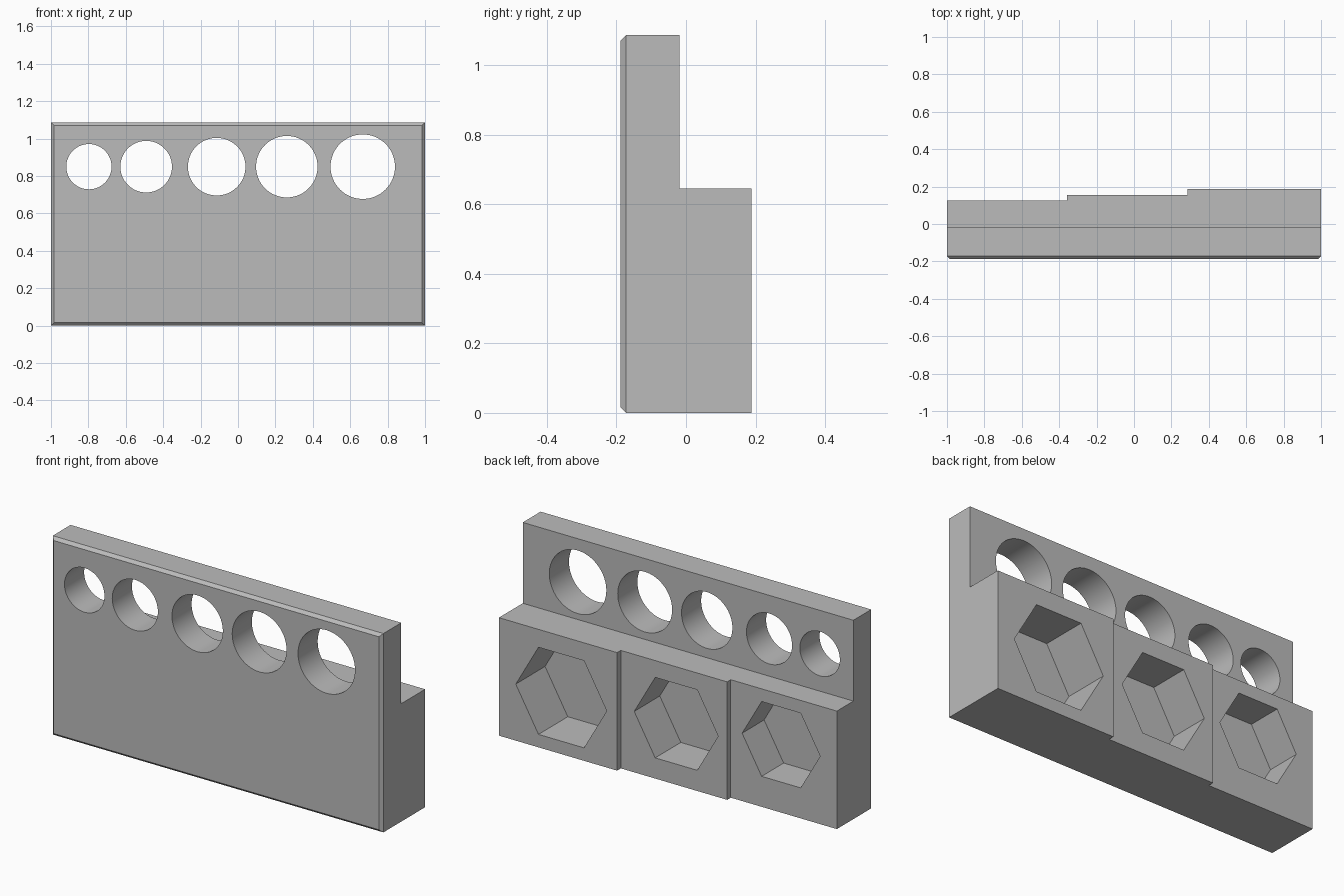
import bpy, bmesh, math
from mathutils import Matrix

if "Cube" in bpy.data.objects:
    bpy.data.objects.remove(bpy.data.objects["Cube"])

HEIGHT, LEDGE = 1.087, 0.645
FRONT, PLATE_BACK, POCKET_FLOOR = -0.188, -0.018, -0.065
CHAMFER = 0.016

grey = bpy.data.materials.new("plain grey")
grey.use_nodes = True
grey.diffuse_color = (0.5, 0.5, 0.5, 1)
grey.node_tree.nodes["Principled BSDF"].inputs["Base Color"].default_value = (0.5, 0.5, 0.5, 1)


def make_object(name, bm):
    bmesh.ops.recalc_face_normals(bm, faces=bm.faces)
    mesh = bpy.data.meshes.new(name)
    bm.to_mesh(mesh)
    bm.free()
    mesh.materials.append(grey)
    ob = bpy.data.objects.new(name, mesh)
    bpy.context.collection.objects.link(ob)
    return ob


def cylinder(name, sides, radius, x, z, y0, y1, turn=0.0):
    """Prism along y between y0 and y1."""
    bm = bmesh.new()
    place = (Matrix.Translation((x, (y0 + y1) / 2, z))
             @ Matrix.Rotation(math.pi / 2, 4, 'X') @ Matrix.Rotation(turn, 4, 'Z'))
    bmesh.ops.create_cone(bm, cap_ends=True, segments=sides, radius1=radius,
                          radius2=radius, depth=y1 - y0, matrix=place)
    return make_object(name, bm)


def combine(target, other, operation):
    mod = target.modifiers.new(operation.lower(), 'BOOLEAN')
    mod.operation, mod.object, mod.solver = operation, other, 'EXACT'
    bpy.ops.object.select_all(action='DESELECT')
    bpy.context.view_layer.objects.active = target
    target.select_set(True)
    bpy.ops.object.modifier_apply(modifier=mod.name)
    bpy.data.objects.remove(other)


# Upright plate with chamfered front edges
bm = bmesh.new()
bmesh.ops.create_cube(bm, size=1)
bmesh.ops.scale(bm, vec=(2, PLATE_BACK - FRONT, HEIGHT), verts=bm.verts)
bmesh.ops.translate(bm, vec=(0, (FRONT + PLATE_BACK) / 2, HEIGHT / 2), verts=bm.verts)
rim = [e for e in bm.edges if all(v.co.y < FRONT + 0.01 for v in e.verts)]
bmesh.ops.bevel(bm, geom=rim, offset=CHAMFER, segments=1, affect='EDGES')
holder = make_object("holder_body", bm)

# Rear block, stepped in plan
plan = [(-1, PLATE_BACK), (1, PLATE_BACK), (1, 0.188), (0.285, 0.188),
        (0.285, 0.156), (-0.358, 0.156), (-0.358, 0.125), (-1, 0.125)]
bm = bmesh.new()
base = bm.faces.new([bm.verts.new((x, y, 0)) for x, y in plan])
top = bmesh.ops.extrude_face_region(bm, geom=[base])["geom"]
bmesh.ops.translate(bm, vec=(0, 0, LEDGE),
                    verts=[v for v in top if isinstance(v, bmesh.types.BMVert)])
combine(holder, make_object("rear_block", bm), 'UNION')

# Round through holes along the top
for x, r in ((-0.797, 0.121), (-0.491, 0.138), (-0.114, 0.154), (0.261, 0.1645), (0.667, 0.1725)):
    combine(holder, cylinder("hole_cutter", 64, r, x, 0.85, -0.4, 0.4), 'DIFFERENCE')

# Hexagonal pockets in the back, points to the sides
for x, z, r in ((0.623, 0.309, 0.275), (-0.05, 0.333, 0.254), (-0.663, 0.371, 0.236)):
    combine(holder, cylinder("pocket_cutter", 6, r, x, z, POCKET_FLOOR, 0.4, math.pi / 2), 'DIFFERENCE')

# Smooth hole walls, sharp corners
bpy.ops.object.select_all(action='DESELECT')
bpy.context.view_layer.objects.active = holder
holder.select_set(True)
bpy.ops.object.shade_smooth_by_angle(angle=math.radians(30))
